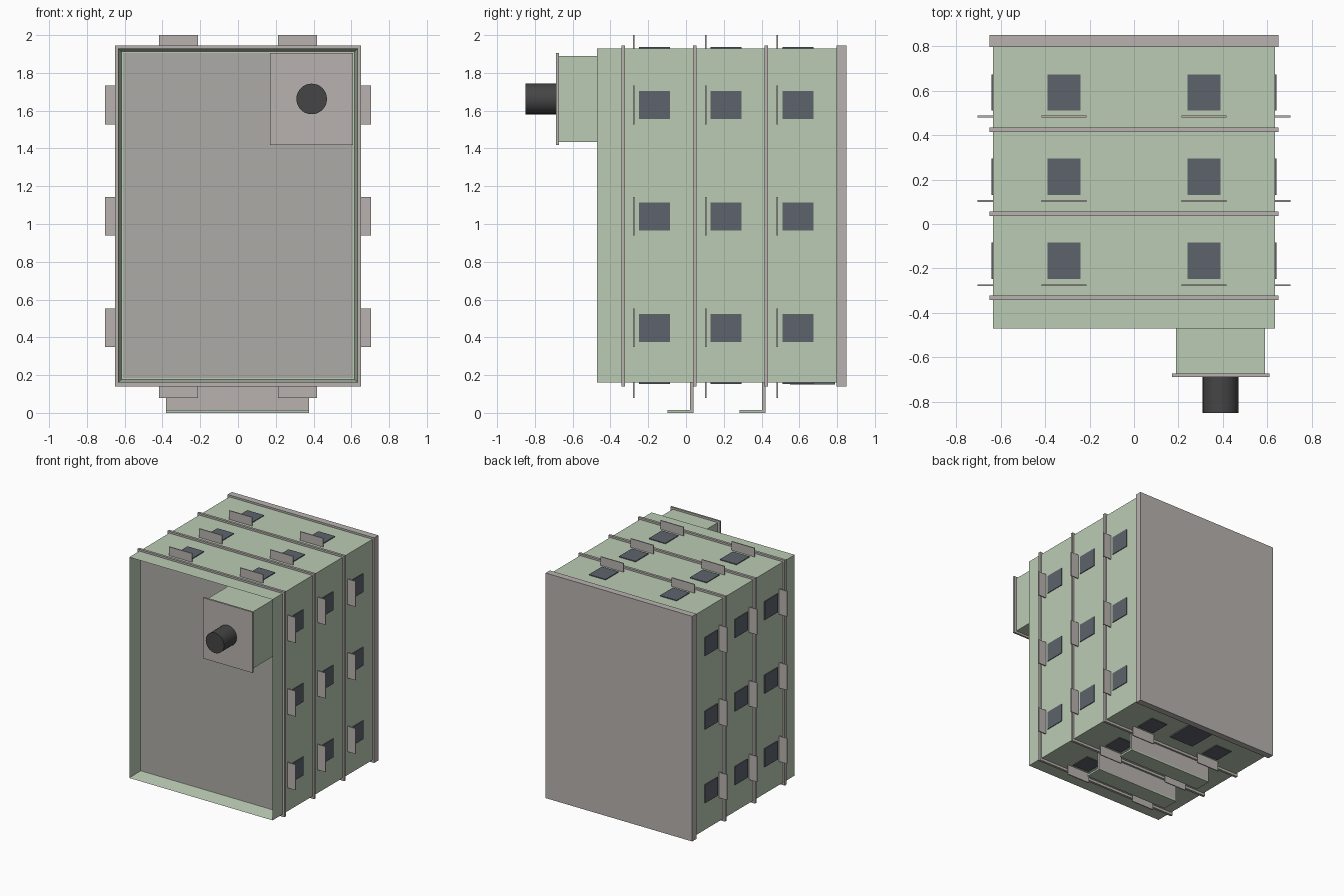
import bpy, bmesh, math

if "Cube" in bpy.data.objects:
    bpy.data.objects.remove(bpy.data.objects["Cube"])


def material(name, rgb):
    m = bpy.data.materials.new(name)
    m.diffuse_color = (*rgb, 1)
    m.use_nodes = True
    m.node_tree.nodes["Principled BSDF"].inputs["Base Color"].default_value = m.diffuse_color
    return m


GREEN = material("pale_green", (0.50, 0.60, 0.46))
DARK = material("dark_window", (0.11, 0.125, 0.15))
BLACK = material("black_shaft", (0.06, 0.06, 0.06))
PANEL = material("panel_grey", (0.42, 0.41, 0.39))
TRIM = material("trim_grey", (0.48, 0.45, 0.43))


def box(name, x, y, z, mat=TRIM, mirror=False):
    """Box from (min, max) ranges on each axis, optionally mirrored over x = 0."""
    bm = bmesh.new()
    bmesh.ops.create_cube(bm, size=1)
    for v in bm.verts:
        v.co = [r[0] + (c + 0.5) * (r[1] - r[0]) for c, r in zip(v.co, (x, y, z))]
    me = bpy.data.meshes.new(name)
    bm.to_mesh(me)
    bm.free()
    ob = bpy.data.objects.new(name, me)
    bpy.context.collection.objects.link(ob)
    me.materials.append(mat)
    if mirror:
        mod = ob.modifiers.new("mirror", "MIRROR")
        mod.use_mirror_merge = False
    return ob


def around(c, half):
    return (c - half, c + half)


# Main cabinet with a recessed front
body = box("cabinet_body", (-0.635, 0.635), (-0.47, 0.80), (0.16, 1.93), GREEN)
bm = bmesh.new()
bm.from_mesh(body.data)
front = min(bm.faces, key=lambda f: f.calc_center_median().y)
bmesh.ops.inset_region(bm, faces=[front], thickness=0.025)
for v in front.verts:
    v.co.y = -0.352
bm.to_mesh(body.data)
bm.free()
box("front_panel", (-0.61, 0.61), (-0.357, -0.34), (0.185, 1.905), PANEL)

# Back plate and ribs
box("back_plate", (-0.65, 0.65), (0.797, 0.85), (0.14, 1.945))
for i, y in enumerate((-0.332, 0.046, 0.425)):
    box(f"rib_{i}", (-0.65, 0.65), around(y, 0.01), (0.14, 1.945))

# Windows and flaps on sides, top and underside
for row in range(3):
    win = around(-0.166 + 0.379 * row, 0.082)
    flap = around(-0.276 + 0.38 * row, 0.004)
    for level in range(3):
        z = 0.45 + 0.59 * level
        box(f"side_window_{row}_{level}", (0.63, 0.641), win, around(z, 0.074), DARK, True)
        box(f"side_flap_{row}_{level}", (0.63, 0.705), flap, around(z, 0.102), TRIM, True)
    for side, wz, fz in (("top", (1.925, 1.936), (1.925, 2.0)),
                         ("under", (0.153, 0.165), (0.08, 0.165))):
        box(f"{side}_window_{row}", around(0.315, 0.074), win, wz, DARK, True)
        box(f"{side}_flap_{row}", around(0.315, 0.102), flap, fz, TRIM, True)

# Central hatch underneath
box("under_hatch", (-0.11, 0.11), (0.55, 0.79), (0.15, 0.165), DARK)

# L-shaped feet
for i, y in enumerate((0.04, 0.42)):
    box(f"foot_upright_{i}", (-0.38, 0.375), (y - 0.018, y), (0.005, 0.165))
    box(f"foot_base_{i}", (-0.38, 0.375), (y - 0.137, y), (0.0, 0.015), GREEN)

# Front housing, its cover and shaft
box("housing", (0.19, 0.59), (-0.36, -0.675), (1.435, 1.89), GREEN).data.flip_normals()
box("housing_cover", (0.17, 0.61), (-0.688, -0.673), (1.418, 1.905))
bpy.ops.mesh.primitive_cylinder_add(vertices=32, radius=0.081, depth=0.17,
                                    location=(0.39, -0.765, 1.662),
                                    rotation=(math.pi / 2, 0, 0))
shaft = bpy.context.object
shaft.name = "shaft"
shaft.data.materials.append(BLACK)
bpy.ops.object.shade_smooth_by_angle()
